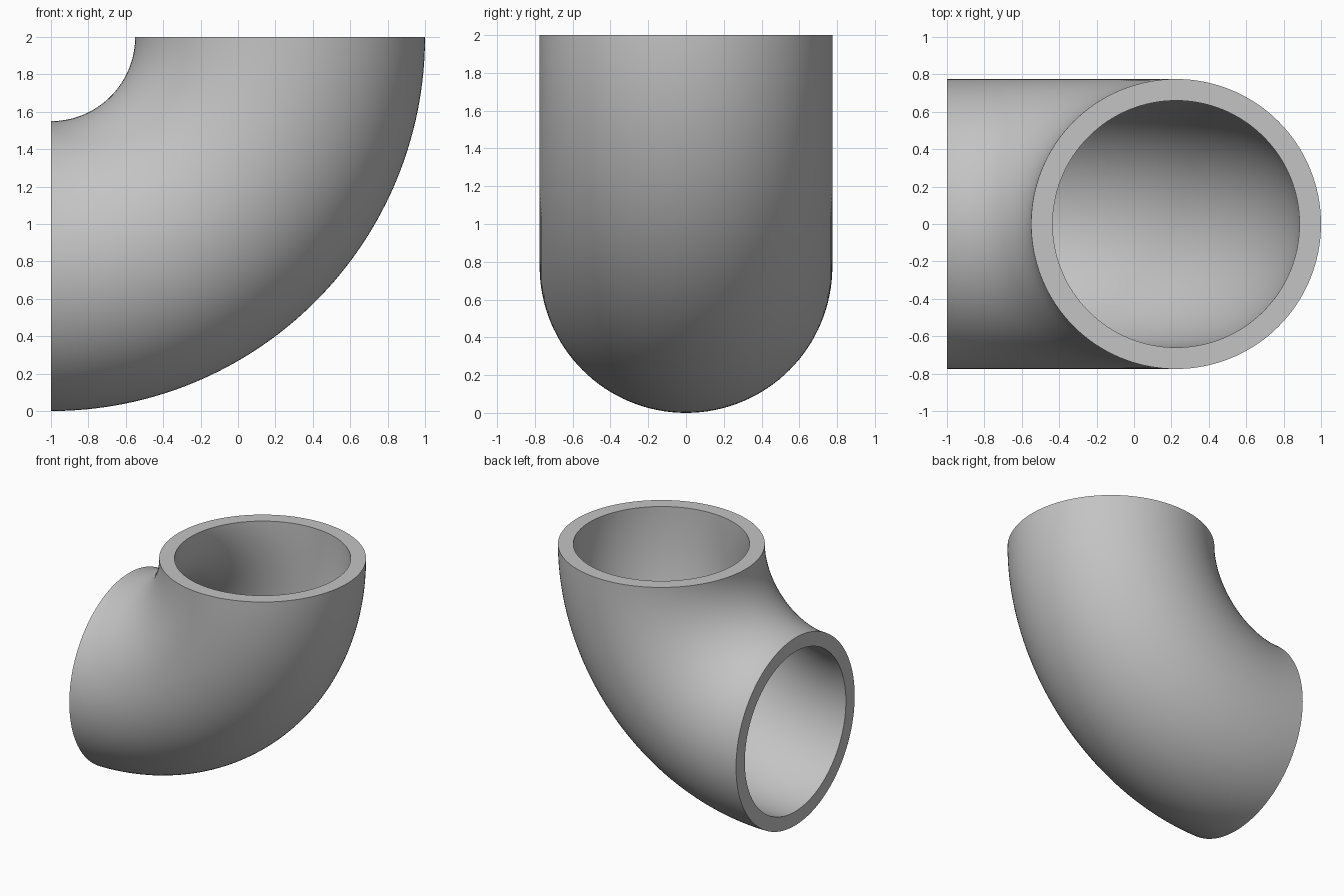
import bpy
import bmesh
from math import cos, sin, pi, radians
from mathutils import Vector

if "Cube" in bpy.data.objects:
    bpy.data.objects.remove(bpy.data.objects["Cube"], do_unlink=True)

BEND = 1.225      # radius of the centre line
OUTER = 0.775     # outer pipe radius
BORE = 0.66       # inner pipe radius
SIDES = 128
STEPS = 64
PIVOT = Vector((-1, 0, 2))

# Plain grey material
grey = bpy.data.materials.new("pipe_grey")
grey.use_nodes = True
colour = (0.55, 0.55, 0.55, 1)
grey.diffuse_color = colour
grey.node_tree.nodes["Principled BSDF"].inputs["Base Color"].default_value = colour

bm = bmesh.new()


def ring(radius):
    """Circle of vertices in the plane of the top opening."""
    return [bm.verts.new(PIVOT + Vector((BEND + radius * cos(2 * pi * i / SIDES),
                                         radius * sin(2 * pi * i / SIDES), 0)))
            for i in range(SIDES)]


# Ring-shaped top opening
outer, inner = ring(OUTER), ring(BORE)
rim = [bm.faces.new((outer[i - 1], outer[i], inner[i], inner[i - 1]))
       for i in range(SIDES)]

# Sweep it a quarter turn, keeping the top rim as the end cap
edges = list({e for f in rim for e in f.edges if e.is_boundary})
swept = bmesh.ops.spin(bm, geom=edges, cent=PIVOT, axis=(0, 1, 0),
                       angle=radians(90), steps=STEPS)

# Ring-shaped side opening
bmesh.ops.bridge_loops(bm, edges=[e for e in swept["geom_last"]
                                  if isinstance(e, bmesh.types.BMEdge)])
bmesh.ops.recalc_face_normals(bm, faces=bm.faces)

mesh = bpy.data.meshes.new("pipe_elbow")
bm.to_mesh(mesh)
bm.free()
mesh.materials.append(grey)
elbow = bpy.data.objects.new("pipe_elbow", mesh)
bpy.context.collection.objects.link(elbow)

# Smooth walls with crisp rims
bpy.ops.object.select_all(action="DESELECT")
elbow.select_set(True)
bpy.context.view_layer.objects.active = elbow
bpy.ops.object.shade_smooth_by_angle(angle=radians(30))
